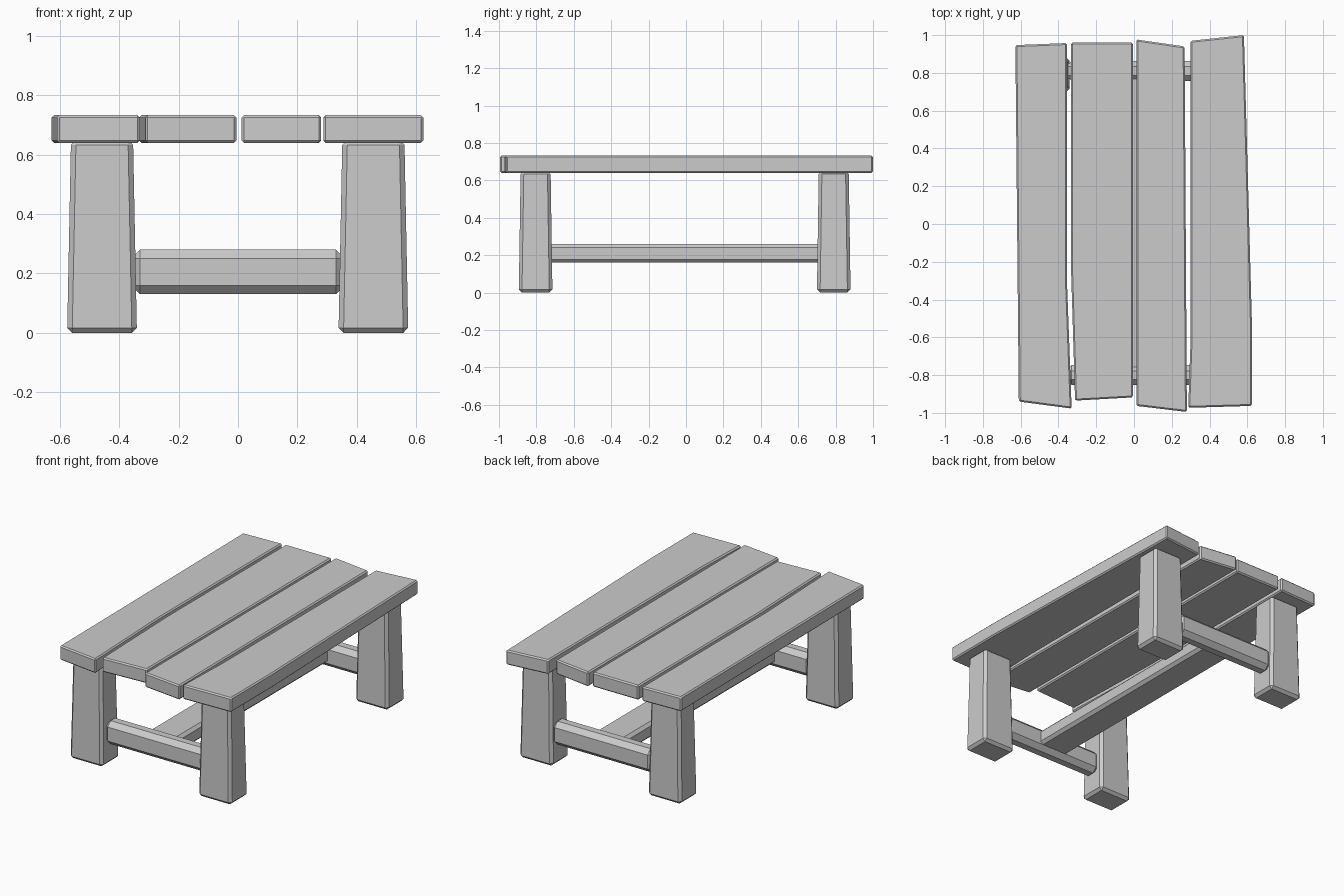
import bpy, bmesh

if "Cube" in bpy.data.objects:
    bpy.data.objects.remove(bpy.data.objects["Cube"])


def finish(name, bm, bevel):
    """Turn a bmesh into a named, flat-shaded object with chamfered edges."""
    bmesh.ops.recalc_face_normals(bm, faces=bm.faces)
    mesh = bpy.data.meshes.new(name)
    bm.to_mesh(mesh)
    bm.free()
    obj = bpy.data.objects.new(name, mesh)
    bpy.context.collection.objects.link(obj)
    mod = obj.modifiers.new("chamfer", 'BEVEL')
    mod.width = bevel
    mod.segments = 1
    mod.limit_method = 'ANGLE'
    mod.angle_limit = 0.6
    return obj


def plank(name, outline, z0=0.64, z1=0.733):
    bm = bmesh.new()
    face = bm.faces.new([bm.verts.new((x, y, z0)) for x, y in outline])
    ext = bmesh.ops.extrude_face_region(bm, geom=[face])
    for v in ext["geom"]:
        if isinstance(v, bmesh.types.BMVert):
            v.co.z = z1
    finish(name, bm, 0.008)


def block(name, centre, size, bevel, taper=1.0):
    bm = bmesh.new()
    bmesh.ops.create_cube(bm, size=1)
    for v in bm.verts:
        k = taper if v.co.z > 0 else 1.0
        v.co = [c + s * p * f for c, s, p, f in zip(centre, size, v.co, (k, k, 1))]
    finish(name, bm, bevel)


# Table top: four uneven planks
plank("plank_left", [(-0.628, 0.947), (-0.61, -0.94), (-0.33, -0.977),
                     (-0.355, -0.3), (-0.355, 0.958)])
plank("plank_mid_left", [(-0.333, 0.96), (-0.333, -0.25), (-0.312, -0.935),
                         (-0.005, -0.918), (-0.005, 0.96)])
plank("plank_mid_right", [(0.012, 0.977), (0.012, -0.963), (0.28, -0.995),
                          (0.268, 0.94)])
plank("plank_right", [(0.3, 0.97), (0.3, -0.6), (0.287, -0.973),
                      (0.625, -0.963), (0.625, -0.55), (0.582, 1.0)])

# Tapered legs
for side, x in (("left", -0.458), ("right", 0.456)):
    for end, y in (("front", -0.804), ("back", 0.79)):
        block(f"{end}_{side}_leg", (x, y, 0.325), (0.235, 0.18, 0.65), 0.017, 0.89)

# Cross rails between each pair of legs
for end, y in (("front", -0.80), ("back", 0.81)):
    block(f"{end}_rail", (0, y, 0.205), (0.72, 0.105, 0.15), 0.03)

# Long stretcher joining the rails
block("long_stretcher", (0, 0.005, 0.21), (0.21, 1.6, 0.1), 0.018)
